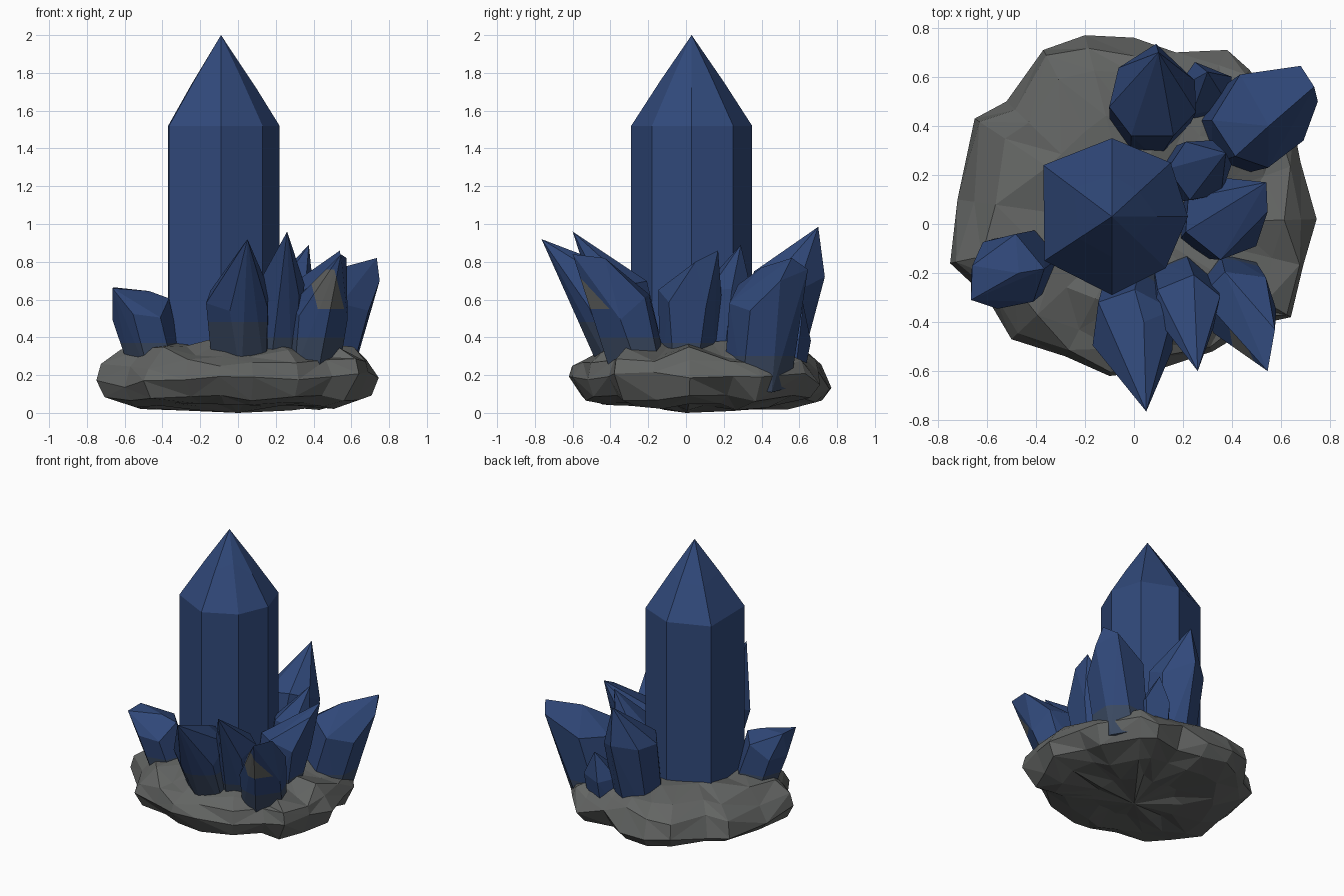
import bpy, bmesh, math, random
from mathutils import Vector

if "Cube" in bpy.data.objects:
    bpy.data.objects.remove(bpy.data.objects["Cube"])

random.seed(4)


def material(name, rgb):
    m = bpy.data.materials.new(name)
    m.diffuse_color = (*rgb, 1)
    m.use_nodes = True
    m.node_tree.nodes["Principled BSDF"].inputs["Base Color"].default_value = m.diffuse_color
    return m


BLUE = material("deep blue", (0.030, 0.066, 0.195))
TINT = material("dusty blue", (0.045, 0.070, 0.125))
GREY = material("rock grey", (0.125, 0.130, 0.126))


def finish(bm, name, mats):
    bmesh.ops.recalc_face_normals(bm, faces=bm.faces[:])
    me = bpy.data.meshes.new(name)
    bm.to_mesh(me)
    bm.free()
    for m in mats:
        me.materials.append(m)
    ob = bpy.data.objects.new(name, me)
    bpy.context.collection.objects.link(ob)
    return ob


def cut(bm, co, no, **kw):
    bmesh.ops.bisect_plane(bm, geom=bm.verts[:] + bm.edges[:] + bm.faces[:],
                           plane_co=co, plane_no=no, **kw)


def crystal(name, base, shoulder, r0, r1, tips, n=6, turn=0.3, dusty=0.42, patch=None):
    """Tapered prism from base to shoulder, closed by one tip or a short ridge."""
    bm = bmesh.new()
    a, b = Vector(base), Vector(shoulder)
    q = (b - a).to_track_quat('Z', 'Y')
    for c, r in ((a, r0), (b, r1)):
        for i in range(n):
            t = turn + math.tau * i / n + random.uniform(-0.15, 0.15)
            off = Vector((math.cos(t) * r, math.sin(t) * r, random.uniform(-.04, .04)))
            bm.verts.new(c + q @ off)
    for t in tips:
        bm.verts.new(t)
    res = bmesh.ops.convex_hull(bm, input=bm.verts[:])
    junk = {g for g in res["geom_interior"] + res["geom_unused"]
            if isinstance(g, bmesh.types.BMVert)}
    if junk:
        bmesh.ops.delete(bm, geom=list(junk), context='VERTS')
    bmesh.ops.dissolve_limit(bm, angle_limit=math.radians(4),
                             verts=bm.verts[:], edges=bm.edges[:])
    # dusty foot
    cut(bm, (0, 0, dusty), (0, 0, 1))
    for f in bm.faces:
        f.material_index = 1 if f.calc_center_median().z < dusty else 0
    # bare rock patch on a front facet
    if patch:
        x0, x1, z0, z1 = patch
        for x in (x0, x1):
            cut(bm, (x, 0, 0), (1, 0, 0.25))
        for z in (z0, z1):
            cut(bm, (0, 0, z), (0, 0, 1))
        for f in bm.faces:
            c = f.calc_center_median()
            f.normal_update()
            u = c.x + 0.25 * c.z
            if x0 < u < x1 and z0 < c.z < z1 and f.normal.y < -0.2:
                f.material_index = 2
    return finish(bm, name, (BLUE, TINT, GREY))


# Main crystal: seven-sided column with a faceted point
ring = [(-.09, -.29), (.13, -.18), (.22, .03), (.15, .25), (-.09, .35), (-.37, .24), (-.365, -.15)]
apex = Vector((-.09, .03, 2.0))
bm = bmesh.new()
rows = [[bm.verts.new((x, y, z)) for x, y in ring] for z in (0.2, 1.52)]
mid = []
for i, (x, y) in enumerate(ring):
    k = (.50, .60, .42, .55, .48, .46, .52)[i]
    p = Vector((x, y, 1.52)).lerp(apex, k)
    p.x, p.y = apex.x + (p.x - apex.x) * 1.03, apex.y + (p.y - apex.y) * 1.03
    mid.append(bm.verts.new(p))
rows.append(mid)
top = bm.verts.new(apex)
for lo, hi in zip(rows, rows[1:]):
    for i in range(7):
        j = (i + 1) % 7
        bm.faces.new((lo[i], lo[j], hi[j], hi[i]))
for i in range(7):
    bm.faces.new((mid[i], mid[(i + 1) % 7], top))
bm.faces.new(rows[0][::-1])
finish(bm, "main_crystal", (BLUE,))

# Side crystals leaning outwards
crystal("left_crystal", (-.42, -.14, .2), (-.51, -.19, .53), .14, .16,
        [(-.665, -.31, .66), (-.66, -.17, .665), (-.47, -.2, .645)], 6, .2, .37)
crystal("front_crystal", (.02, -.27, .2), (.0, -.43, .62), .16, .185,
        [(.05, -.765, .92), (.04, -.4, .78)], 6, .5, .48)
crystal("front_right_crystal", (.18, -.22, .2), (.22, -.34, .66), .13, .14,
        [(.26, -.6, .96)], 6, .1, .40)
crystal("corner_crystal", (.38, -.24, .2), (.43, -.33, .56), .15, .16,
        [(.545, -.6, .84), (.575, -.43, .82)], 6, .4, .40, (.56, .70, .55, .76))
crystal("right_crystal", (.30, .0, .2), (.37, .02, .60), .14, .17,
        [(.54, .17, .86), (.545, .05, .80)], 6, .7, .37)
crystal("inner_right_crystal", (.22, .2, .2), (.27, .22, .66), .13, .13,
        [(.375, .29, .89)], 6, .2, .37)
crystal("back_right_crystal", (.42, .38, .15), (.52, .43, .60), .18, .20,
        [(.735, .56, .82), (.75, .5, .70), (.68, .645, .76), (.55, .4, .77)], 7, .1, .30)
crystal("back_crystal", (.06, .42, .15), (.08, .52, .70), .16, .185,
        [(.10, .70, .985), (.09, .735, .72)], 7, .3, .22)
crystal("small_back_crystal", (.27, .5, .15), (.29, .55, .40), .12, .12,
        [(.30, .62, .58)], 5, .3, .24)

# Rock base: irregular outline lofted through several jittered rings
outline = [(-.75, -.16), (-.72, .1), (-.65, .43), (-.52, .5), (-.37, .71), (-.2, .77), (0, .76),
           (.17, .70), (.38, .71), (.47, .63), (.65, .4), (.68, .25), (.745, .02), (.69, -.17),
           (.64, -.38), (.5, -.41), (.32, -.52), (.08, -.6), (-.1, -.62), (-.28, -.54),
           (-.5, -.47), (-.6, -.3)]
bm = bmesh.new()
rows = []
for s, z, jz in ((.38, .03, .02), (.70, .035, .02), (.91, .075, .02), (1, .17, .05),
                 (.94, .26, .03), (.80, .325, .03), (.55, .37, .02)):
    row = []
    for x, y in outline:
        k = s if s == 1 else s + random.uniform(-.04, .04)
        row.append(bm.verts.new((x * k, y * k, max(0, z + random.uniform(-jz, jz)))))
    rows.append(row)
n = len(outline)
for lo, hi in zip(rows, rows[1:]):
    for i in range(n):
        j = (i + 1) % n
        a, b, c, d = lo[i], lo[j], hi[j], hi[i]
        if (i * 7) % 3:
            bm.faces.new((a, b, c)), bm.faces.new((a, c, d))
        else:
            bm.faces.new((a, b, d)), bm.faces.new((b, c, d))
for row, z in ((rows[0], 0.0), (rows[-1], .37)):
    hub = bm.verts.new((0, 0, z))
    for i in range(n):
        bm.faces.new((row[i], row[(i + 1) % n], hub))
finish(bm, "rock_base", (GREY,))
